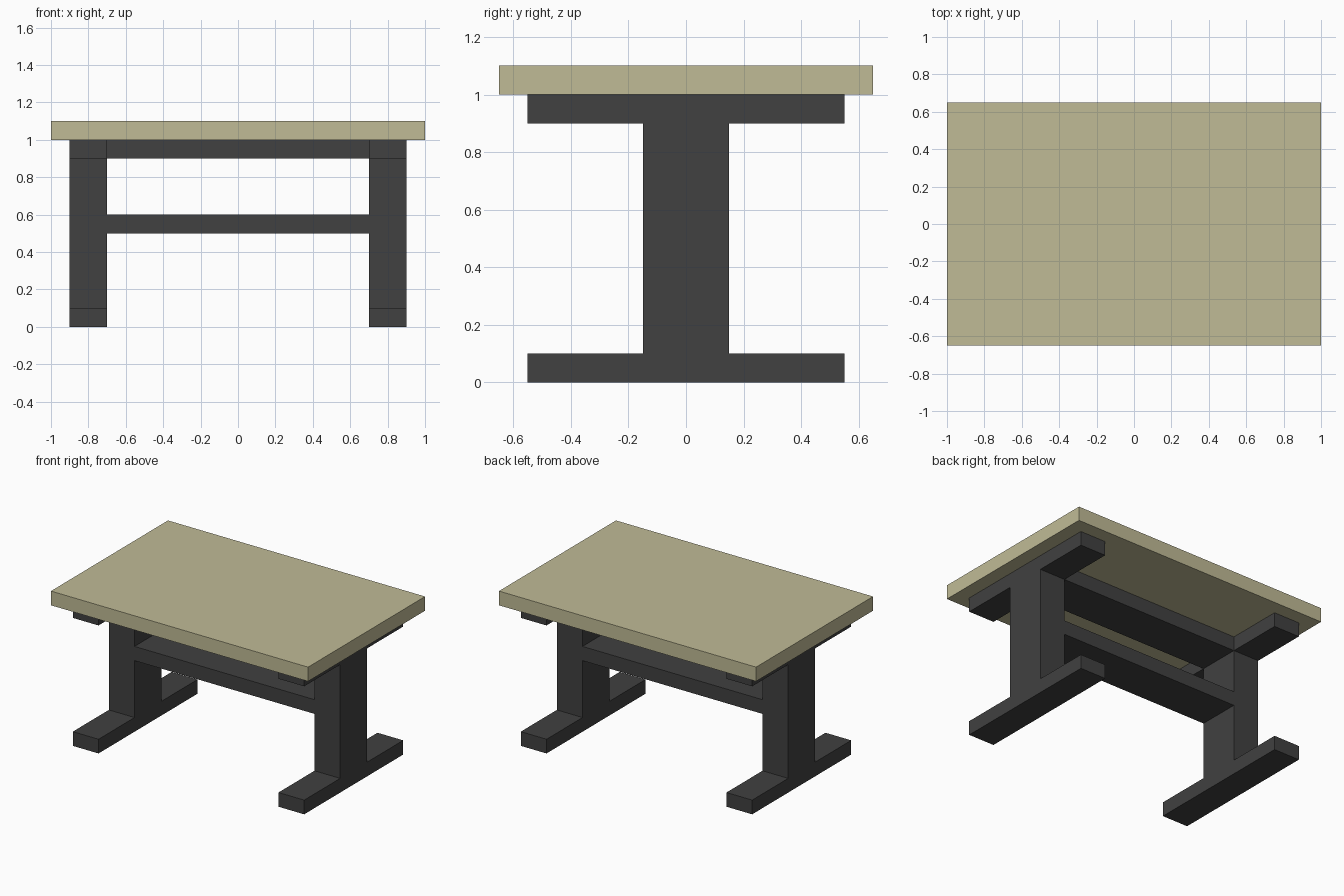
import bpy
import bmesh

cube = bpy.data.objects.get("Cube")
if cube:
    bpy.data.objects.remove(cube, do_unlink=True)


def material(name, rgb):
    mat = bpy.data.materials.new(name)
    mat.use_nodes = True
    color = (*rgb, 1.0)
    mat.diffuse_color = color
    mat.node_tree.nodes["Principled BSDF"].inputs["Base Color"].default_value = color
    return mat


def add_object(name, bm, mat):
    bmesh.ops.recalc_face_normals(bm, faces=bm.faces)
    mesh = bpy.data.meshes.new(name)
    bm.to_mesh(mesh)
    bm.free()
    mesh.materials.append(mat)
    obj = bpy.data.objects.new(name, mesh)
    bpy.context.collection.objects.link(obj)
    return obj


def box(name, size, center, mat):
    bm = bmesh.new()
    bmesh.ops.create_cube(bm, size=1.0)
    bmesh.ops.scale(bm, vec=size, verts=bm.verts)
    bmesh.ops.translate(bm, vec=center, verts=bm.verts)
    return add_object(name, bm, mat)


def trestle(name, x_min, x_max, half_profile, mat):
    """Mirror a (y, z) half profile and extrude it along x."""
    outline = half_profile + [(-y, z) for y, z in reversed(half_profile)]
    bm = bmesh.new()
    face = bm.faces.new([bm.verts.new((x_min, y, z)) for y, z in outline])
    result = bmesh.ops.extrude_face_region(bm, geom=[face], use_keep_orig=True)
    moved = [v for v in result["geom"] if isinstance(v, bmesh.types.BMVert)]
    bmesh.ops.translate(bm, vec=(x_max - x_min, 0, 0), verts=moved)
    return add_object(name, bm, mat)


wood = material("pale wood", (0.527, 0.497, 0.305))
dark = material("dark grey", (0.052, 0.052, 0.052))

# Table top
box("table_top", (2.0, 1.3, 0.1), (0, 0, 1.05), wood)

# I-shaped end legs: foot, post and top bearer in one profile
leg_profile = [(0.55, 0.0), (0.55, 0.1), (0.15, 0.1),
               (0.15, 0.9), (0.55, 0.9), (0.55, 1.0)]
trestle("left_leg", 0.7, 0.9, leg_profile, dark)
trestle("right_leg", -0.9, -0.7, leg_profile, dark)

# Cross beams between the legs
for name, z in (("upper_beam", 0.95), ("lower_beam", 0.55)):
    box(name, (1.4, 0.3, 0.1), (0, 0, z), dark)
